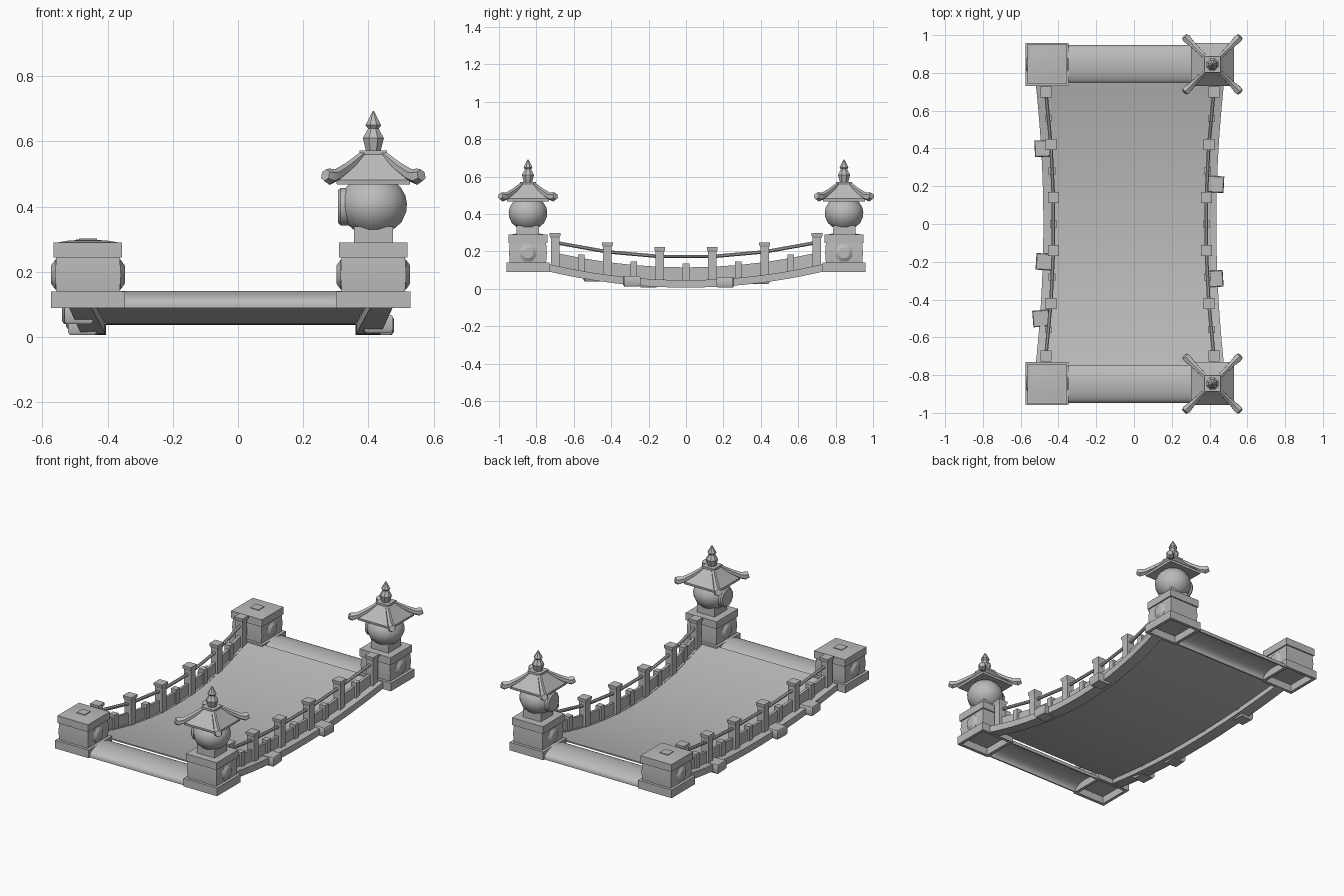
import bpy, bmesh, math
from mathutils import Vector

cube = bpy.data.objects.get("Cube")
if cube:
    bpy.data.objects.remove(cube, do_unlink=True)

stone = bpy.data.materials.new("grey_stone")
stone.use_nodes = True
GREY = (0.5, 0.5, 0.5, 1)
stone.diffuse_color = GREY
stone.node_tree.nodes["Principled BSDF"].inputs["Base Color"].default_value = GREY

MID = -0.022     # centre line of the bridge
END = 0.845      # y of the corner pillars


def loft(name, rings, smooth=35):
    """Skin closed rings of points and cap both ends."""
    bm = bmesh.new()
    loops = [[bm.verts.new(p) for p in ring] for ring in rings]
    n = len(loops[0])
    for low, high in zip(loops, loops[1:]):
        for i in range(n):
            j = (i + 1) % n
            bm.faces.new((low[i], low[j], high[j], high[i]))
    bm.faces.new(loops[0][::-1])
    bm.faces.new(loops[-1])
    bmesh.ops.recalc_face_normals(bm, faces=bm.faces)
    mesh = bpy.data.meshes.new(name)
    bm.to_mesh(mesh)
    bm.free()
    mesh.materials.append(stone)
    mesh.shade_smooth()
    mesh.set_sharp_from_angle(angle=math.radians(smooth))
    obj = bpy.data.objects.new(name, mesh)
    bpy.context.collection.objects.link(obj)
    return obj


def turned(name, x, y, profile, n=4, turn=0.0):
    """Stack of n-sided rings (half width, z); n=4 gives upright square blocks."""
    grow = 1 / math.cos(math.pi / n) if n == 4 else 1
    angles = [math.tau * (i + 0.5) / n + turn for i in range(n)]
    return loft(name, [[(x + r * grow * math.cos(a), y + r * grow * math.sin(a), z)
                        for a in angles] for r, z in profile])


def tube(name, points, radii, n=8):
    """Round bar through points, with a radius at each."""
    pts = [Vector(p) for p in points]
    side = (pts[-1] - pts[0]).cross(Vector((0, 0, 1))).normalized()
    rings = []
    for i, (p, r) in enumerate(zip(pts, radii)):
        along = (pts[min(i + 1, len(pts) - 1)] - pts[max(i - 1, 0)]).normalized()
        up = side.cross(along)
        rings.append([p + r * (side * math.cos(a) + up * math.sin(a))
                      for a in (math.tau * (k + 0.5) / n for k in range(n))])
    return loft(name, rings)


def deck_z(y):
    return 0.045 + 0.085 * (y / 0.73) ** 2


def fence_x(y):
    return 0.403 + 0.042 * (y / 0.7) ** 2


def edge_x(y):
    return 0.458 + 0.039 * (y / 0.73) ** 2


ys = [-0.75 + 1.5 * i / 24 for i in range(25)]

# Sagging deck sheet
loft("deck", [[(MID + s * (fence_x(y) + 0.01), y, deck_z(y) + dz)
               for s, dz in ((-1, -0.008), (1, -0.008), (1, 0), (-1, 0))] for y in ys])

# Rounded hollow beams across both ends
for s, label in ((-1, "front"), (1, "back")):
    arc = [math.pi * i / 16 for i in range(17)]
    section = [(0.102 * math.cos(a), 0.1 + 0.042 * math.sin(a)) for a in arc]
    section = [(0.102, 0.09)] + section + [(-0.102, 0.09)]
    inner = [(u * 0.92, 0.09 + (z - 0.09) * 0.88) for u, z in reversed(section)]
    loft(label + "_end_beam", [[(x, s * END + u, z) for u, z in section + inner]
                               for x in (-0.36, 0.32)])


# Pillar at a bridge corner
def pillar(label, x, y):
    turned(label + "_pillar_base", x, y,
           [(0.095, 0.135), (0.095, 0.09), (0.114, 0.09), (0.114, 0.14)])
    turned(label + "_pillar_block", x, y, [(0.097, 0.138), (0.101, 0.19), (0.097, 0.247)])
    turned(label + "_pillar_cap", x, y, [(0.105, 0.245), (0.105, 0.29)])
    tube(label + "_pillar_boss", [(x + d, y, 0.192) for d in (-0.113, -0.1, 0.1, 0.113)],
         [0.03, 0.05, 0.05, 0.03])


# Lantern with flared roof and finial
def lantern(label, x, y):
    turned(label + "_lantern_neck", x, y, [(0.06, 0.289), (0.06, 0.34)])
    turned(label + "_lantern_body", x, y,
           [(0.062, 0.33), (0.088, 0.352), (0.103, 0.385), (0.105, 0.41),
            (0.1, 0.435), (0.085, 0.46), (0.07, 0.475)], 16)
    tube(label + "_lantern_window", [(x - d, y, 0.4) for d in (0.06, 0.1, 0.108)],
         [0.06, 0.06, 0.052], 12)
    turned(label + "_lantern_roof", x, y,
           [(0.07, 0.475), (0.112, 0.468), (0.114, 0.482), (0.072, 0.525), (0.042, 0.56)])
    turned(label + "_roof_crown", x, y, [(0.042, 0.555), (0.042, 0.572)])
    for i in range(4):
        a = math.pi / 4 + i * math.pi / 2
        path = [(0.045, 0.56), (0.11, 0.522), (0.16, 0.497), (0.19, 0.492), (0.208, 0.497)]
        tube(label + "_roof_rib", [(x + r * math.cos(a), y + r * math.sin(a), z)
                                   for r, z in path], [0.012, 0.015, 0.019, 0.025, 0.019], 6)
    turned(label + "_finial", x, y,
           [(0.024, 0.57), (0.035, 0.61), (0.021, 0.634), (0.018, 0.64),
            (0.026, 0.65), (0.002, 0.693)], 8)


for s, label in ((-1, "front"), (1, "back")):
    pillar(label + "_left", 0.415, s * END)
    lantern(label + "_left", 0.415, s * END)
    pillar(label + "_right", -0.46, s * END)
    turned(label + "_right_top_knob", -0.46, s * END,
           [(0.1, 0.289), (0.06, 0.296), (0.028, 0.298), (0.028, 0.302)])

# Side stringers, fences and handrails
post_ys = [-0.7 + 0.28 * i for i in range(6)]
for side, label in ((1, "left"), (-1, "right")):
    def sx(offset):
        return MID + side * offset

    loft(label + "_stringer", [[(sx(w), y, deck_z(y) + dz) for w, dz in
         ((fence_x(y) - 0.02, -0.038), (edge_x(y), -0.038),
          (edge_x(y), 0.002), (fence_x(y) - 0.02, 0.002))] for y in ys])

    for y in post_ys:
        z = deck_z(y)
        turned(label + "_fence_post", sx(fence_x(y)), y, [(0.023, z - 0.01), (0.023, z + 0.15)])
        turned(label + "_post_cap", sx(fence_x(y)), y,
               [(0.022, z + 0.148), (0.029, z + 0.162), (0.029, z + 0.176)])

    for a, b in zip(post_ys, post_ys[1:]):
        m = (a + b) / 2
        x, z = sx((fence_x(a) + fence_x(b)) / 2), deck_z(m)
        turned(label + "_short_baluster", x, m, [(0.018, z - 0.01), (0.018, z + 0.09)])
        loft(label + "_fence_panel", [[(sx(fence_x(y) + w), y, deck_z(y) + h) for w, h in
             ((-0.008, -0.01), (0.008, -0.01), (0.008, 0.07), (-0.008, 0.07))]
             for y in (a, m, b)])
        tube(label + "_handrail", [(sx(fence_x(y)), y, deck_z(y) + 0.125) for y in (a, b)],
             [0.01, 0.01])

# Rough stone blocks clamped to the outer edges
for x, y, turn in ((-0.482, 0.4, 0.05), (-0.475, -0.2, -0.06), (-0.492, -0.5, 0.08),
                   (0.432, 0.21, -0.05), (0.428, -0.29, 0.06)):
    z = deck_z(y)
    turned("edge_block", x, y, [(0.038, z - 0.045), (0.044, z - 0.036),
                                (0.044, z + 0.004), (0.04, z + 0.01)], 4, turn)
